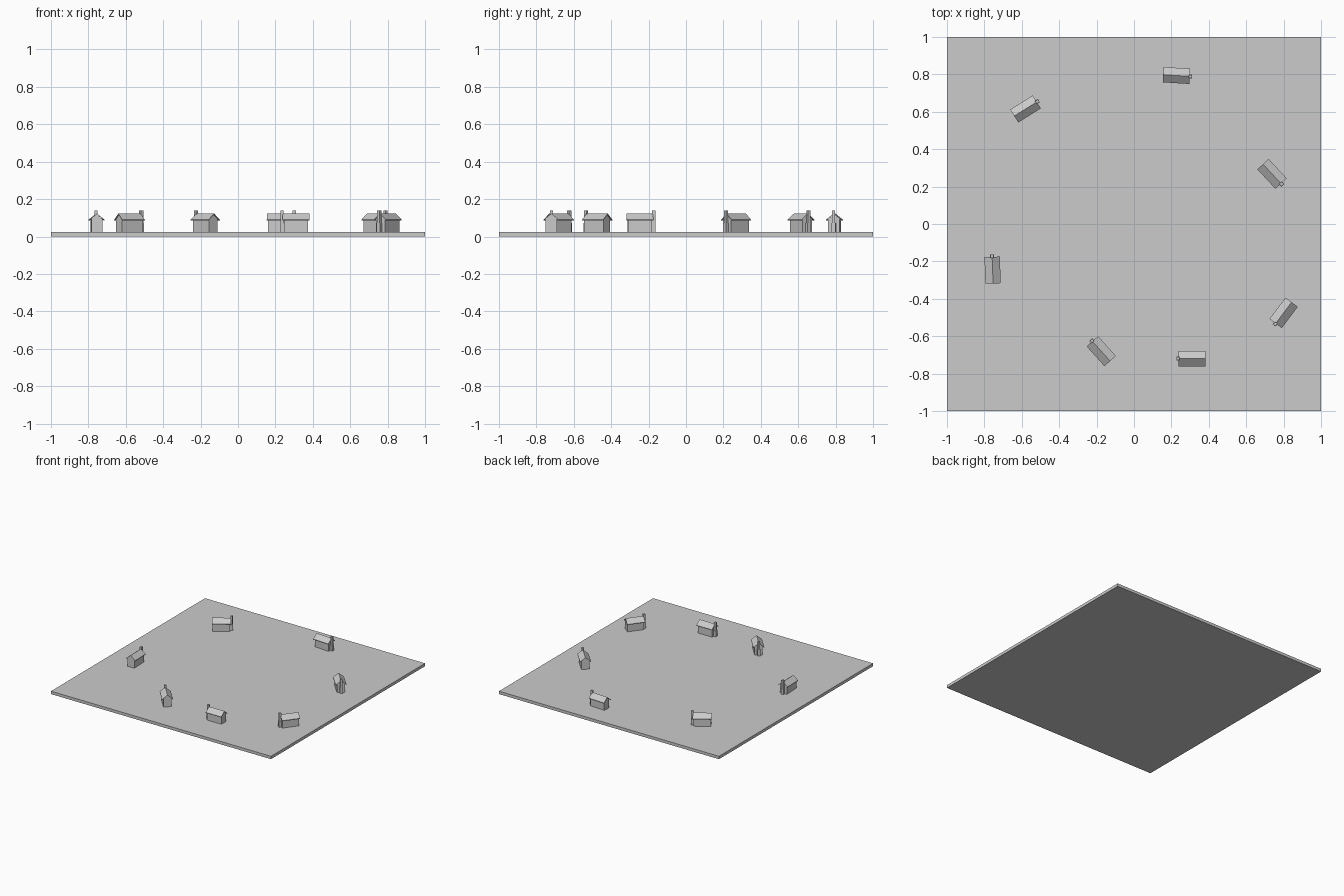
import bpy
import bmesh
from math import radians
from mathutils import Matrix, Vector

cube = bpy.data.objects.get("Cube")
if cube:
    bpy.data.objects.remove(cube, do_unlink=True)

# Single plain grey for everything
GREY = (0.6, 0.6, 0.6, 1.0)
grey = bpy.data.materials.new("plain_grey")
grey.use_nodes = True
grey.diffuse_color = GREY
for node in grey.node_tree.nodes:
    if node.type == "BSDF_PRINCIPLED":
        node.inputs["Base Color"].default_value = GREY

GROUND = 0.024


def add_object(name, bm, matrix=None):
    bmesh.ops.recalc_face_normals(bm, faces=bm.faces[:])
    mesh = bpy.data.meshes.new(name)
    bm.to_mesh(mesh)
    bm.free()
    mesh.materials.append(grey)
    obj = bpy.data.objects.new(name, mesh)
    if matrix:
        obj.matrix_world = matrix
    bpy.context.collection.objects.link(obj)
    return obj


def box(bm, x0, x1, width, z0, z1):
    """Box between x0 and x1, centred on y."""
    size = Matrix.Diagonal((x1 - x0, width, z1 - z0, 1))
    place = Matrix.Translation(((x0 + x1) / 2, 0, (z0 + z1) / 2))
    bmesh.ops.create_cube(bm, size=1, matrix=place @ size)


def extrude_profile(bm, profile, half_length):
    """Prism along x from a (y, z) outline."""
    face = bm.faces.new([bm.verts.new((-half_length, y, z)) for y, z in profile])
    moved = bmesh.ops.extrude_face_region(bm, geom=[face])["geom"]
    verts = [v for v in moved if isinstance(v, bmesh.types.BMVert)]
    bmesh.ops.translate(bm, verts=verts, vec=Vector((2 * half_length, 0, 0)))


def cottage(label, x, y, angle):
    """Gabled cottage whose chimney end points along the given angle."""
    matrix = Matrix.Translation((x, y, GROUND)) @ Matrix.Rotation(radians(angle), 4, "Z")

    # Walls with gable ends
    bm = bmesh.new()
    extrude_profile(bm, [(-0.03, 0), (0.03, 0), (0.03, 0.07), (0, 0.095), (-0.03, 0.07)], 0.065)
    add_object("walls_" + label, bm, matrix)

    # Thin pitched roof with overhanging eaves
    bm = bmesh.new()
    extrude_profile(bm, [(-0.041, 0.061), (0, 0.094), (0.041, 0.061),
                         (0.041, 0.066), (0, 0.099), (-0.041, 0.066)], 0.071)
    add_object("roof_" + label, bm, matrix)

    # Chimney against the gable, wider at the base
    bm = bmesh.new()
    box(bm, 0.064, 0.084, 0.022, 0, 0.048)
    box(bm, 0.066, 0.083, 0.016, 0.048, 0.114)
    add_object("chimney_" + label, bm, matrix)


# Ground slab
bm = bmesh.new()
box(bm, -1, 1, 2, 0, GROUND)
add_object("ground_slab", bm)

# Ring of cottages: position and chimney direction
cottages = {
    "front": (0.31, -0.72, 180),
    "front_left": (0.80, -0.475, -127),
    "front_right": (-0.175, -0.68, 132),
    "right": (-0.756, -0.247, 92),
    "back_right": (-0.58, 0.615, 32),
    "back": (0.227, 0.794, -3.5),
    "back_left": (0.738, 0.268, -47),
}
for label, spot in cottages.items():
    cottage(label, *spot)
